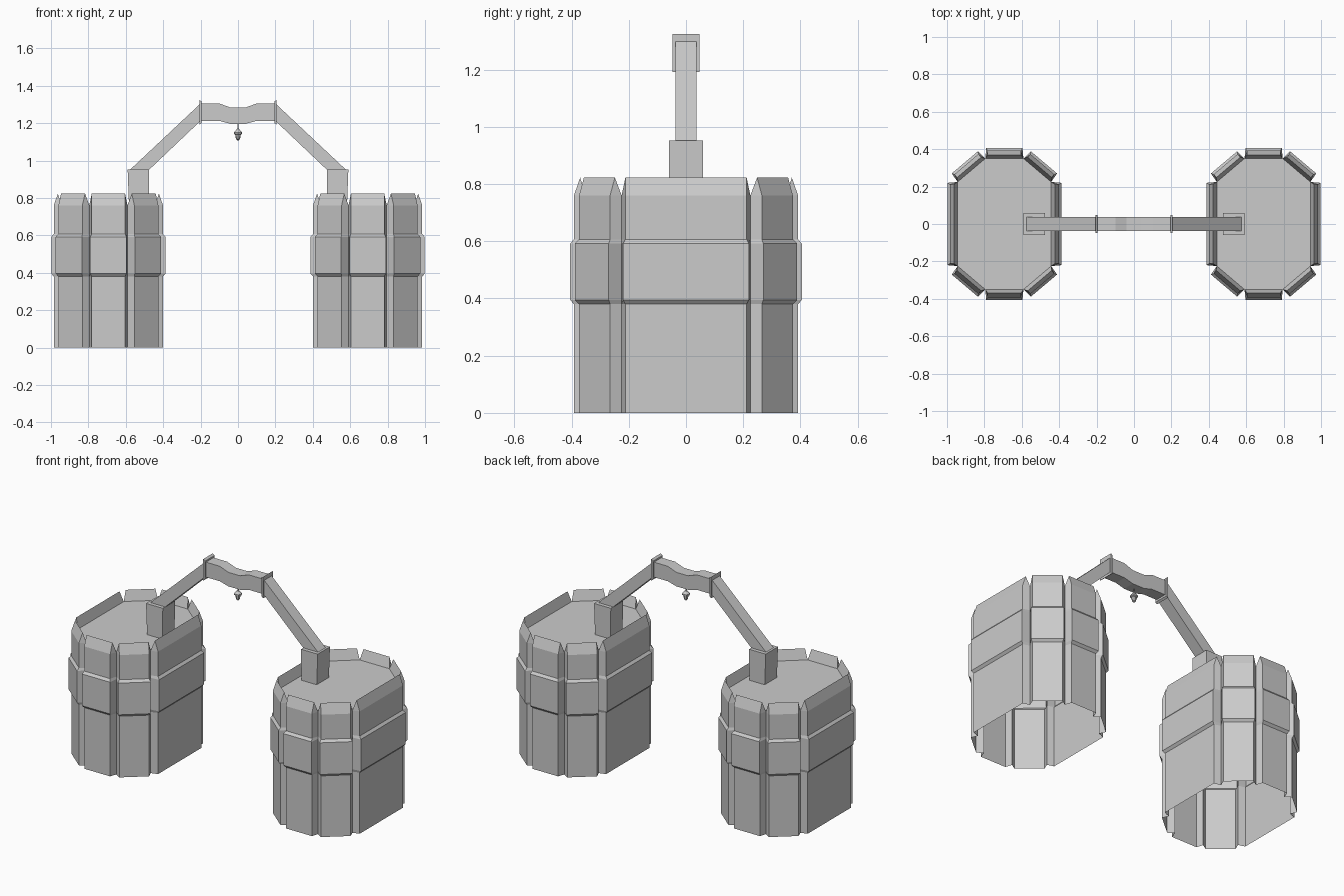
import bpy, bmesh
from mathutils import Vector

if "Cube" in bpy.data.objects:
    bpy.data.objects.remove(bpy.data.objects["Cube"])

CX = 0.693        # tower centre offset
DECK = 0.76


def make(name, verts, faces):
    bm = bmesh.new()
    vs = [bm.verts.new(v) for v in verts]
    for f in faces:
        bm.faces.new([vs[i] for i in f])
    bmesh.ops.remove_doubles(bm, verts=bm.verts, dist=1e-5)
    bmesh.ops.recalc_face_normals(bm, faces=bm.faces)
    me = bpy.data.meshes.new(name)
    bm.to_mesh(me)
    bm.free()
    ob = bpy.data.objects.new(name, me)
    bpy.context.collection.objects.link(ob)
    return ob


def extrude_y(name, outline, half):
    """Prism from an x-z outline, symmetric in y."""
    n = len(outline)
    verts = [(x, s * half, z) for s in (-1, 1) for x, z in outline]
    faces = [tuple(range(n)), tuple(range(n, 2 * n))]
    faces += [(i, (i + 1) % n, n + (i + 1) % n, n + i) for i in range(n)]
    return make(name, verts, faces)


# Elongated octagon plan of each tower
OCT = [(0.25, -0.225), (0.25, 0.225), (0.102, 0.35), (-0.102, 0.35),
       (-0.25, 0.225), (-0.25, -0.225), (-0.102, -0.35), (0.102, -0.35)]
# Panel profile: height, outward offset, extra half width
PROFILE = [(0, 0.042, 0), (0.38, 0.042, 0), (0.395, 0.055, 0.008),
           (0.592, 0.055, 0.008), (0.607, 0.042, 0), (DECK, 0.042, 0)]


def tower(label, cx):
    verts, faces = [], []
    for k in range(8):
        a, b = Vector(OCT[k]), Vector(OCT[(k + 1) % 8])
        t = (b - a).normalized()
        n = Vector((t.y, -t.x))
        inset = 0.013
        base = len(verts)

        def put(p, z):
            verts.append((cx + p.x, p.y, z))

        # wall panel with raised band, open at back and bottom
        for z, d, w in PROFILE:
            put(a, z)
            put(a + t * (inset - w) + n * d, z)
            put(b - t * (inset - w) + n * d, z)
            put(b, z)
        for r in range(len(PROFILE) - 1):
            for i in range(3):
                q = base + r * 4 + i
                faces.append((q, q + 1, q + 5, q + 4))
        # wedge shaped parapet along the panel top
        q = base + (len(PROFILE) - 1) * 4
        put(a + t * inset + n * 0.02, 0.823)
        put(b - t * inset + n * 0.02, 0.823)
        faces += [(q + 1, q + 2, q + 5, q + 4), (q + 3, q, q + 4, q + 5),
                  (q, q + 1, q + 4), (q + 2, q + 3, q + 5)]
    make(label + "_tower_walls", verts, faces)
    make(label + "_tower_deck", [(cx + x, y, DECK) for x, y in OCT],
         [tuple(range(8))])


for label, s in (("left", -1), ("right", 1)):
    tower(label, s * CX)
    # post on the deck
    extrude_y(label + "_post", [(s * 0.478, DECK), (s * 0.583, DECK),
              (s * 0.59, 0.952), (s * 0.475, 0.952)], 0.06)
    # sloping arm
    extrude_y(label + "_arm", [(s * 0.578, 0.95), (s * 0.2, 1.305),
              (s * 0.2, 1.212), (s * 0.476, 0.95)], 0.037)
    # flange between arm and centre beam
    extrude_y(label + "_flange", [(s * 0.194, 1.2), (s * 0.206, 1.192),
              (s * 0.206, 1.325), (s * 0.194, 1.315)], 0.047)

# Wavy centre beam
top = [(-0.2, 1.305), (-0.1, 1.305), (-0.04, 1.283),
       (0.04, 1.283), (0.1, 1.305), (0.2, 1.305)]
bottom = [(0.2, 1.212), (0.1, 1.212), (0.04, 1.196),
          (-0.04, 1.196), (-0.1, 1.212), (-0.2, 1.212)]
extrude_y("centre_beam", top + bottom, 0.037)

# Hanging lantern, turned with eight sides
bm = bmesh.new()
pts = [(0, 1.2), (0.003, 1.2), (0.004, 1.172), (0.008, 1.165), (0.022, 1.15),
       (0.022, 1.142), (0.015, 1.138), (0.011, 1.114), (0.004, 1.11), (0, 1.1)]
vs = [bm.verts.new((r, 0, z)) for r, z in pts]
edges = [bm.edges.new(p) for p in zip(vs, vs[1:])]
bmesh.ops.spin(bm, geom=vs + edges, cent=(0, 0, 0), axis=(0, 0, 1),
               angle=6.283185307, steps=8)
bmesh.ops.remove_doubles(bm, verts=bm.verts, dist=1e-5)
bmesh.ops.recalc_face_normals(bm, faces=bm.faces)
me = bpy.data.meshes.new("lantern")
bm.to_mesh(me)
bm.free()
bpy.context.collection.objects.link(bpy.data.objects.new("lantern", me))
